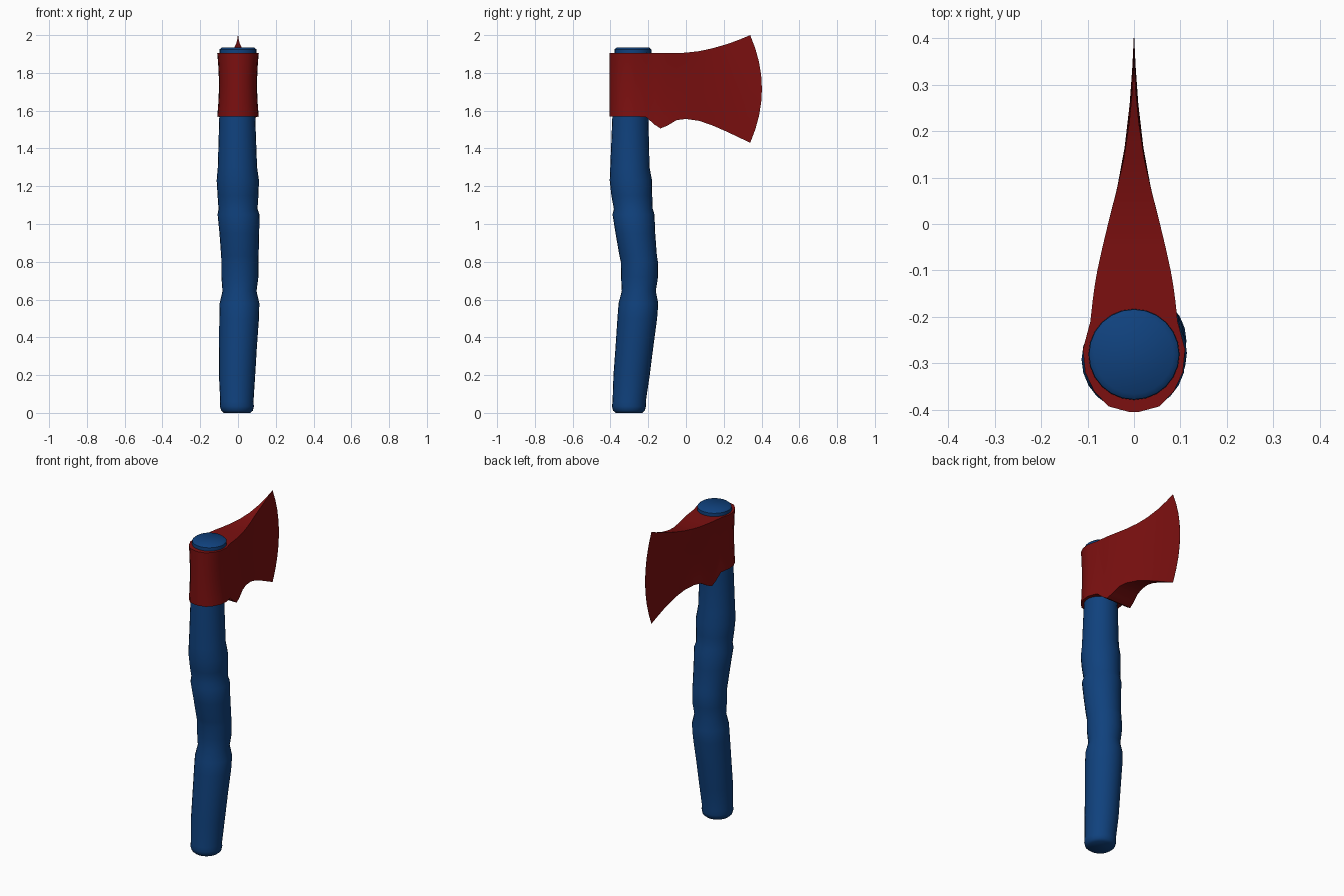
import bpy, bmesh, math

cube = bpy.data.objects.get("Cube")
if cube:
    bpy.data.objects.remove(cube)


def material(name, color):
    mat = bpy.data.materials.new(name)
    mat.use_nodes = True
    mat.diffuse_color = color
    bsdf = next(n for n in mat.node_tree.nodes if n.type == 'BSDF_PRINCIPLED')
    bsdf.inputs["Base Color"].default_value = color
    return mat


def finish(bm, name, mat, angle):
    bmesh.ops.recalc_face_normals(bm, faces=bm.faces)
    mesh = bpy.data.meshes.new(name)
    bm.to_mesh(mesh)
    bm.free()
    mesh.materials.append(mat)
    obj = bpy.data.objects.new(name, mesh)
    bpy.context.collection.objects.link(obj)
    bpy.ops.object.select_all(action='DESELECT')
    obj.select_set(True)
    bpy.context.view_layer.objects.active = obj
    bpy.ops.object.shade_smooth_by_angle(angle=math.radians(angle))
    return obj


red = material("red paint", (0.2, 0.005, 0.005, 1))
blue = material("blue paint", (0.005, 0.053, 0.205, 1))

# Handle: loft of round rings given as (z, centre x, centre y, radius)
SIDES = 24
handle_rings = [
    (0.0, -0.005, -0.302, 0.07), (0.012, -0.005, -0.302, 0.084),
    (0.035, -0.006, -0.302, 0.09), (0.06, -0.006, -0.301, 0.088),
    (0.2, -0.005, -0.288, 0.096), (0.35, 0.0, -0.273, 0.1),
    (0.5, 0.006, -0.258, 0.105), (0.58, 0.008, -0.252, 0.105),
    (0.645, 0.008, -0.25, 0.09), (0.72, 0.01, -0.246, 0.098),
    (0.8, 0.01, -0.247, 0.098), (0.83, 0.01, -0.253, 0.099),
    (0.95, 0.007, -0.268, 0.105), (1.05, 0.003, -0.278, 0.111),
    (1.08, 0.0, -0.279, 0.103), (1.15, 0.0, -0.287, 0.108),
    (1.23, -0.001, -0.292, 0.112), (1.3, -0.003, -0.297, 0.104),
    (1.57, -0.004, -0.295, 0.095), (1.75, 0.0, -0.285, 0.092),
    (1.91, 0.0, -0.281, 0.098), (1.925, 0.0, -0.281, 0.097),
    (1.935, 0.0, -0.281, 0.085),
]
bm = bmesh.new()
rings = []
for z, cx, cy, r in handle_rings:
    angles = [math.tau * i / SIDES for i in range(SIDES)]
    rings.append([bm.verts.new((cx + r * math.cos(a), cy + r * math.sin(a), z))
                  for a in angles])
for low, high in zip(rings, rings[1:]):
    for i in range(SIDES):
        j = (i + 1) % SIDES
        bm.faces.new((low[i], low[j], high[j], high[i]))
bm.faces.new(rings[0])
bm.faces.new(rings[-1])
finish(bm, "handle", blue, 45)

# Axe head: stations along y given as (y, half width, bottom z, top z, edge bulge)
stations = [
    (-0.405, 0.01, 1.57, 1.905, 0), (-0.393, 0.055, 1.57, 1.905, 0),
    (-0.36, 0.086, 1.57, 1.905, 0), (-0.32, 0.105, 1.57, 1.905, 0),
    (-0.27, 0.11, 1.57, 1.905, 0), (-0.21, 0.094, 1.565, 1.905, 0),
    (-0.165, 0.089, 1.525, 1.905, 0), (-0.135, 0.085, 1.506, 1.905, 0),
    (-0.1, 0.079, 1.52, 1.905, 0), (-0.05, 0.068, 1.55, 1.905, 0),
    (0.0, 0.056, 1.556, 1.907, 0.005), (0.07, 0.038, 1.546, 1.915, 0.015),
    (0.14, 0.022, 1.522, 1.93, 0.025), (0.22, 0.01, 1.487, 1.953, 0.04),
    (0.285, 0.004, 1.456, 1.977, 0.052), (0.34, 0.0005, 1.43, 2.0, 0.062),
]
LEVELS = 8
bm = bmesh.new()
walls = []
for side in (-1, 1):
    wall = []
    for y, w, bottom, top, bulge in stations:
        column = []
        for k in range(LEVELS + 1):
            f = k / LEVELS
            curve = 1 - (2 * f - 1) ** 2
            column.append(bm.verts.new((side * w * (1 - 0.08 * curve),
                                        y + bulge * curve,
                                        bottom + (top - bottom) * f)))
        wall.append(column)
    walls.append(wall)
    for a, b in zip(wall, wall[1:]):
        for k in range(LEVELS):
            bm.faces.new((a[k], b[k], b[k + 1], a[k + 1]))

# Top and bottom surfaces, poll and cutting edge join both cheeks
left, right = walls
for i in range(len(stations) - 1):
    for k in (0, LEVELS):
        bm.faces.new((left[i][k], left[i + 1][k], right[i + 1][k], right[i][k]))
for i in (0, -1):
    for k in range(LEVELS):
        bm.faces.new((left[i][k], left[i][k + 1], right[i][k + 1], right[i][k]))
finish(bm, "axe_head", red, 45)
